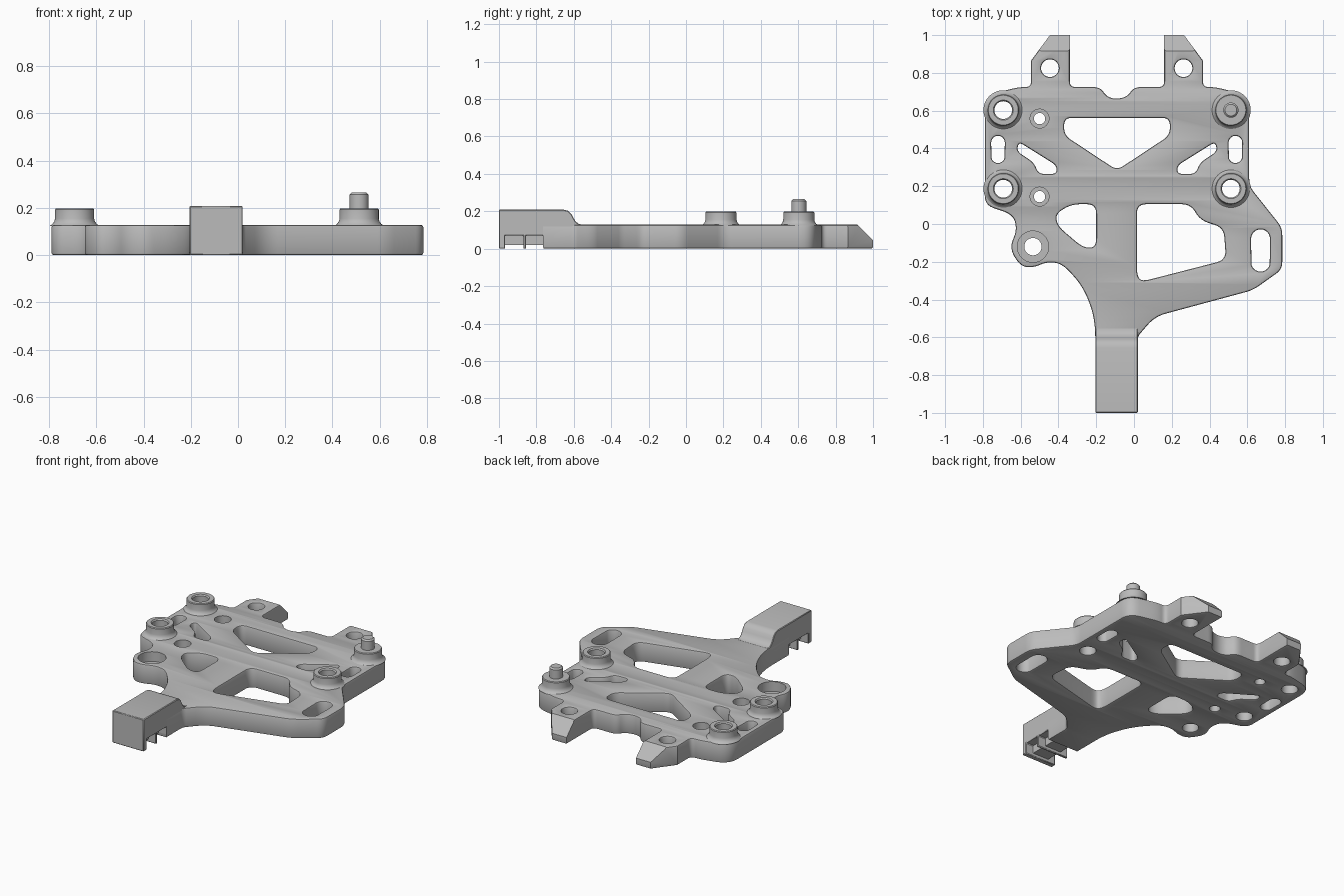
import bpy, bmesh, math
from mathutils import Vector

if "Cube" in bpy.data.objects:
    bpy.data.objects.remove(bpy.data.objects["Cube"], do_unlink=True)

grey = bpy.data.materials.new("plain grey")
grey.use_nodes = True
grey.diffuse_color = (0.5, 0.5, 0.5, 1)
grey.node_tree.nodes["Principled BSDF"].inputs["Base Color"].default_value = (0.5, 0.5, 0.5, 1)

TOP = 0.128      # plate thickness
EDGE = 0.01      # softened edge size
AXIS = -0.09     # symmetry line of the back half


def add(name, mesh):
    obj = bpy.data.objects.new(name, mesh)
    bpy.context.collection.objects.link(obj)
    mesh.materials.clear()
    mesh.materials.append(grey)
    return obj


def smooth(obj):
    bpy.ops.object.select_all(action="DESELECT")
    obj.select_set(True)
    bpy.context.view_layer.objects.active = obj
    bpy.ops.object.shade_smooth_by_angle(angle=math.radians(32))


def rounded(points, default):
    """Round each corner; a third value overrides the rounding distance."""
    out = []
    for i, p in enumerate(points):
        c = Vector(p[:2])
        a = Vector(points[i - 1][:2]) - c
        b = Vector(points[(i + 1) % len(points)][:2]) - c
        r = p[2] if len(p) > 2 else default
        if r == 0:
            out.append(c)
            continue
        s = c + a.normalized() * min(r, a.length * 0.46)
        e = c + b.normalized() * min(r, b.length * 0.46)
        for k in range(7):
            t = k / 6
            out.append(s * (1 - t) ** 2 + c * 2 * t * (1 - t) + e * t * t)
    return out


def circle(x, y, r, n=32):
    return [Vector((x + r * math.cos(k * math.tau / n), y + r * math.sin(k * math.tau / n)))
            for k in range(n)]


def slot(x, y, w, h):
    return [Vector((x + w * math.cos(k * math.tau / 24),
                    y + w * math.sin(k * math.tau / 24) + (h - w if k <= 12 else w - h)))
            for k in range(24)]


def flip(points):
    return [(2 * AXIS - p[0], *p[1:]) for p in points][::-1]


def prism(name, profile, x0, x1):
    """Extrude a (y, z) profile along x."""
    bm = bmesh.new()
    face = bm.faces.new([bm.verts.new((x0, y, z)) for y, z in profile])
    res = bmesh.ops.extrude_face_region(bm, geom=[face])
    bmesh.ops.translate(bm, vec=(x1 - x0, 0, 0),
                        verts=[v for v in res["geom"] if isinstance(v, bmesh.types.BMVert)])
    bmesh.ops.recalc_face_normals(bm, faces=bm.faces)
    mesh = bpy.data.meshes.new(name)
    bm.to_mesh(mesh)
    bm.free()
    return add(name, mesh)


def lathe(name, profile, x, y, n=40):
    """Closed (radius, z) loop turned around a vertical axis."""
    bm = bmesh.new()
    rings = [[bm.verts.new((x + r * math.cos(k * math.tau / n), y + r * math.sin(k * math.tau / n), z))
              for k in range(n)] for r, z in profile]
    for i, ring in enumerate(rings):
        nxt = rings[(i + 1) % len(rings)]
        for k in range(n):
            j = (k + 1) % n
            bm.faces.new((ring[k], ring[j], nxt[j], nxt[k]))
    bmesh.ops.remove_doubles(bm, verts=bm.verts, dist=1e-5)
    bmesh.ops.recalc_face_normals(bm, faces=bm.faces)
    mesh = bpy.data.meshes.new(name)
    bm.to_mesh(mesh)
    bm.free()
    return add(name, mesh)


# Plate outline, counter-clockwise from the tail
fork = [(0.365, 0.725, 0.03), (0.365, 0.865, 0), (0.265, 1, 0), (0.16, 1, 0), (0.16, 0.725, 0.03)]
dip = [(0, 0.725), (-0.035, 0.675), (-0.095, 0.66)]
outline = [(-0.205, -0.765, 0), (0.02, -0.765, 0), (0.02, -0.595, 0.02), (0.11, -0.49, 0.06),
           (0.63, -0.35, 0.04), (0.785, -0.24, 0.04), (0.785, -0.02, 0.04), (0.61, 0.2, 0.04),
           (0.61, 0.68, 0.07), (0.43, 0.725, 0.05)]
outline += fork + dip + flip(dip[:2]) + flip(fork)
outline += [(-0.61, 0.725, 0.05), (-0.79, 0.68, 0.09), (-0.79, 0.1, 0.05), (-0.64, 0.05, 0.06),
            (-0.62, -0.03), (-0.66, -0.13, 0.08), (-0.6, -0.225, 0.07), (-0.53, -0.23, 0.04),
            (-0.46, -0.2, 0.04), (-0.38, -0.21, 0.06), (-0.27, -0.33, 0.1), (-0.205, -0.5, 0.1)]

# Openings through the plate
vent = [(-0.61, 0.435), (-0.41, 0.31), (-0.41, 0.265), (-0.505, 0.265), (-0.53, 0.325), (-0.62, 0.385)]
window = [(-0.37, 0.562), (0.19, 0.562), (0.19, 0.47), (-0.09, 0.285), (-0.37, 0.47)]
left_gap = [(-0.2, 0.105), (-0.33, 0.105), (-0.415, 0.055), (-0.405, -0.01), (-0.27, -0.125), (-0.2, -0.125)]
right_gap = [(0.015, 0.105), (0.3, 0.105), (0.35, 0.02), (0.475, -0.02), (0.487, -0.19), (0.04, -0.305),
             (0.015, -0.27)]
loops = [rounded(outline, 0.04), rounded(vent, 0.03), rounded(flip(vent), 0.03),
         rounded(window, 0.04), rounded(left_gap, 0.05), rounded(right_gap, 0.05),
         slot(-0.72, 0.395, 0.036, 0.072), slot(0.537, 0.395, 0.036, 0.072),
         slot(0.67, -0.14, 0.05, 0.112),
         circle(-0.445, 0.825, 0.047), circle(0.262, 0.825, 0.047)]
open_bosses = [(-0.692, 0.603), (-0.692, 0.187), (0.513, 0.187)]
loops += [circle(x, y, 0.047) for x, y in open_bosses]
bores = [(-0.535, -0.12, 0.083, 0.046), (-0.5, 0.558, 0.05, 0.03), (-0.5, 0.145, 0.05, 0.03)]
loops += [circle(x, y, small) for x, y, big, small in bores]

# Filled curve turned into the plate mesh
curve = bpy.data.curves.new("plate", "CURVE")
curve.dimensions = "2D"
curve.fill_mode = "BOTH"
curve.extrude = TOP / 2 - EDGE
curve.bevel_depth = EDGE
curve.bevel_resolution = 1
curve.offset = -EDGE
for loop in loops:
    spline = curve.splines.new("POLY")
    spline.points.add(len(loop) - 1)
    for pt, co in zip(spline.points, loop):
        pt.co = (co.x, co.y, 0, 1)
    spline.use_cyclic_u = True
source = bpy.data.objects.new("plate_curve", curve)
bpy.context.collection.objects.link(source)
bpy.context.view_layer.update()
mesh = bpy.data.meshes.new_from_object(source.evaluated_get(bpy.context.evaluated_depsgraph_get()))
bpy.data.objects.remove(source, do_unlink=True)
bm = bmesh.new()
bm.from_mesh(mesh)
bmesh.ops.remove_doubles(bm, verts=bm.verts, dist=1e-5)
bmesh.ops.translate(bm, verts=bm.verts, vec=(0, 0, TOP / 2))
bmesh.ops.recalc_face_normals(bm, faces=bm.faces)
bm.to_mesh(mesh)
bm.free()
plate = add("plate", mesh)

# Counterbores and sloped fork tips
cutters = [lathe("bore_cutter", [(0, 0.065), (big, 0.065), (big, 0.2), (0, 0.2)], x, y)
           for x, y, big, small in bores]
cutters.append(prism("tip_cutter", [(0.91, 0.135), (1.02, 0.025), (1.1, 0.2), (0.91, 0.2)], -0.7, 0.6))
for cutter in cutters:
    mod = plate.modifiers.new("cut", "BOOLEAN")
    mod.operation = "DIFFERENCE"
    mod.solver = "EXACT"
    mod.object = cutter
bpy.context.view_layer.update()
cut = bpy.data.meshes.new_from_object(plate.evaluated_get(bpy.context.evaluated_depsgraph_get()))
plate.modifiers.clear()
plate.data = cut
for cutter in cutters:
    bpy.data.objects.remove(cutter, do_unlink=True)
smooth(plate)

# Raised bosses with a flared foot
foot = [(0.105, TOP - 0.004), (0.093, 0.133), (0.086, 0.143), (0.083, 0.155), (0.083, 0.193), (0.079, 0.198)]
for i, (x, y) in enumerate(open_bosses):
    smooth(lathe(f"boss_{i + 1}", foot + [(0.053, 0.198), (0.047, 0.19), (0.047, TOP - 0.004)], x, y))
smooth(lathe("pin_boss", foot + [(0, 0.198), (0, TOP - 0.004)], 0.513, 0.603))
smooth(lathe("pin", [(0, 0.19), (0.04, 0.19), (0.04, 0.256), (0.031, 0.265), (0, 0.265)], 0.513, 0.603))

# Raised tail with ribs underneath
tail = prism("tail_block", [
    (-1, 0), (-0.967, 0), (-0.967, 0.07), (-0.87, 0.07), (-0.87, 0), (-0.855, 0), (-0.855, 0.07),
    (-0.765, 0.07), (-0.765, 0.02), (-0.55, 0.02), (-0.55, TOP), (-0.572, 0.132), (-0.59, 0.145),
    (-0.602, 0.165), (-0.612, 0.185), (-0.63, 0.203), (-0.655, 0.209), (-1, 0.209)], -0.205, 0.02)
bevel = tail.modifiers.new("soft_edges", "BEVEL")
bevel.width = 0.004
bevel.segments = 1
bevel.angle_limit = math.radians(60)
smooth(tail)
prism("tail_core", [(-0.97, 0.02), (-0.76, 0.02), (-0.76, 0.08), (-0.97, 0.08)], -0.15, -0.035)
